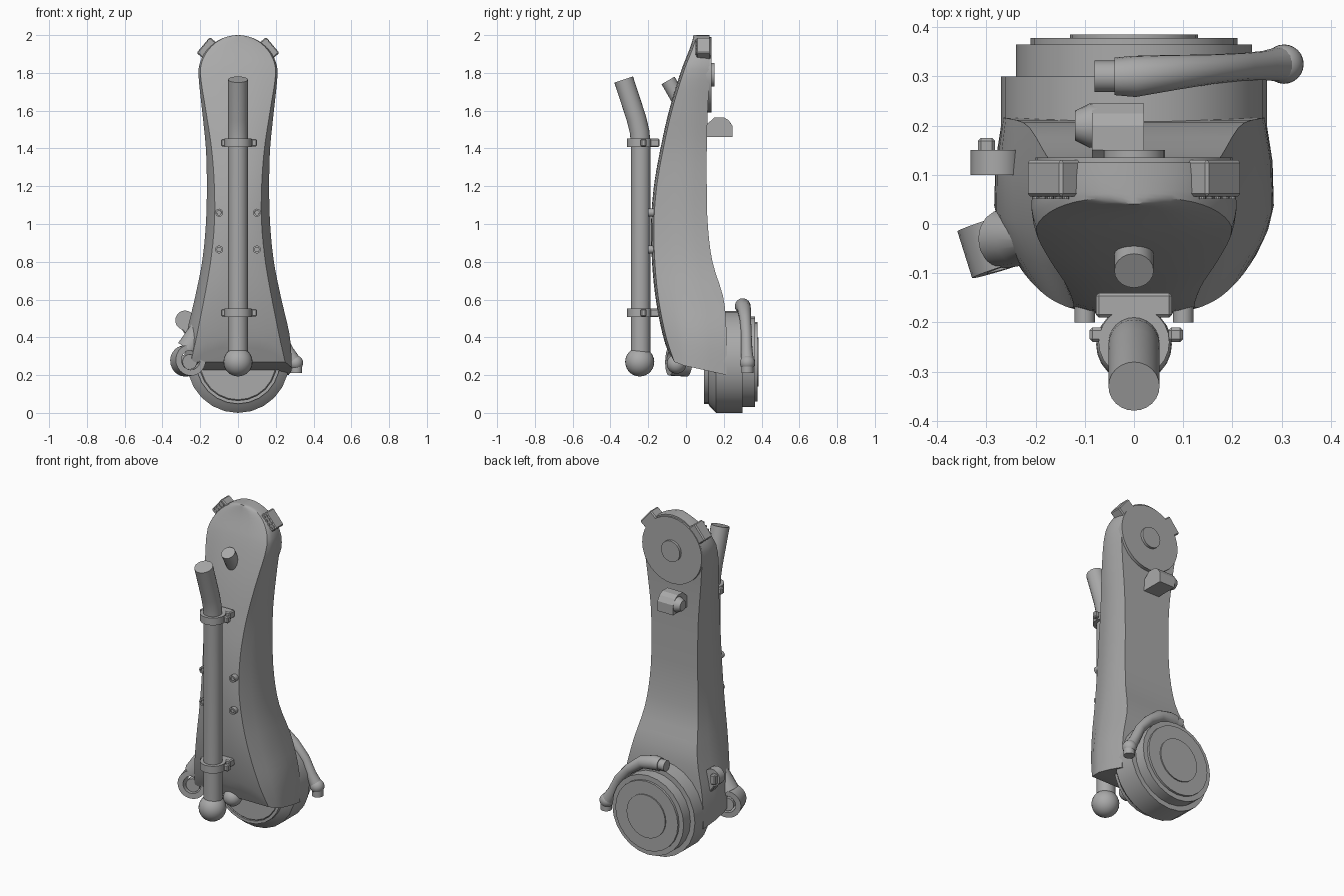
import bpy, bmesh, math
from mathutils import Vector, Matrix

cube = bpy.data.objects.get("Cube")
if cube:
    bpy.data.objects.remove(cube, do_unlink=True)

grey = bpy.data.materials.new("plain_grey")
grey.use_nodes = True
grey.diffuse_color = (0.4, 0.4, 0.4, 1)
grey.node_tree.nodes["Principled BSDF"].inputs["Base Color"].default_value = (0.4, 0.4, 0.4, 1)


def finish(name, bm, angle=35):
    bmesh.ops.recalc_face_normals(bm, faces=bm.faces)
    mesh = bpy.data.meshes.new(name)
    bm.to_mesh(mesh)
    bm.free()
    mesh.materials.append(grey)
    ob = bpy.data.objects.new(name, mesh)
    bpy.context.collection.objects.link(ob)
    bpy.ops.object.select_all(action='DESELECT')
    ob.select_set(True)
    bpy.context.view_layer.objects.active = ob
    bpy.ops.object.shade_smooth_by_angle(angle=math.radians(angle))
    return ob


def skin(bm, rings, close=False):
    """Join rings of points with quads; cap the ends unless the loft closes on itself."""
    vs = [[bm.verts.new(p) for p in ring] for ring in rings]
    n = len(vs[0])
    pairs = list(zip(vs, vs[1:])) + ([(vs[-1], vs[0])] if close else [])
    for a, b in pairs:
        for i in range(n):
            bm.faces.new((a[i], a[(i + 1) % n], b[(i + 1) % n], b[i]))
    if not close:
        bm.faces.new(vs[0])
        bm.faces.new(vs[-1])
    return vs


def tube(name, path, radii, sides=20, close=False, stretch=1):
    """Round sections along a path, mitred at the bends."""
    pts = [Vector(p) for p in path]
    rings = []
    for i, p in enumerate(pts):
        d = pts[min(i + 1, len(pts) - 1)] - pts[max(i - 1, 0)]
        if close:
            d = pts[-1 if len(pts) < 3 else 1] - pts[0]
        q = Vector((0, 0, 1)).rotation_difference(d.normalized())
        rings.append([p + q @ Vector((radii[i] * math.cos(t), stretch * radii[i] * math.sin(t), 0))
                      for t in (k * math.tau / sides for k in range(sides))])
    bm = bmesh.new()
    skin(bm, rings, close)
    return finish(name, bm)


def rod(name, a, b, r, sides=20):
    return tube(name, [a, b], [r, r], sides)


def ring(name, a, b, outer, inner, sides=24):
    a, b = Vector(a), Vector(b)
    d = (b - a).normalized()
    q = Vector((0, 0, 1)).rotation_difference(d)
    bm = bmesh.new()
    skin(bm, [[p + q @ Vector((r * math.cos(t), r * math.sin(t), 0))
               for t in (k * math.tau / sides for k in range(sides))]
              for p, r in ((a, outer), (b, outer), (b, inner), (a, inner))], True)
    return finish(name, bm)


def ball(name, c, r):
    bm = bmesh.new()
    bmesh.ops.create_uvsphere(bm, u_segments=24, v_segments=14, radius=r,
                              matrix=Matrix.Translation(c))
    return finish(name, bm)


def box(name, c, size, tilt=0, bevel=0.006):
    bm = bmesh.new()
    m = Matrix.Translation(c) @ Matrix.Rotation(tilt, 4, 'Y') @ Matrix.Diagonal((*size, 1))
    bmesh.ops.create_cube(bm, size=1, matrix=m)
    bmesh.ops.bevel(bm, geom=bm.edges[:], offset=bevel, segments=1, affect='EDGES')
    return finish(name, bm, 25)


# Arm: profile values at every 0.2 of height, blended smoothly
FRONT = (-.06, -.12, -.16, -.18, -.185, -.17, -.135, -.09, -.03, .04)
BACK = (.215, .215, .2, .14, .115, .11, .11, .115, .125, .125)
WIDE = (.285, .275, .23, .19, .17, .165, .17, .19, .21, .21)
FACE = (.26, .22, .18, .145, .125, .125, .14, .17, .2, .2)
CREASE = (.04, .02, 0, -.01, -.02, -.015, 0, .01, .03, .07)


def blend(keys, z):
    u = min(max((z - 0.2) / 0.2, 0), len(keys) - 1.001)
    i = int(u)
    f = u - i
    p = [keys[min(max(i + k, 0), len(keys) - 1)] for k in (-1, 0, 1, 2)]
    return p[1] + f * ((p[2] - p[0]) / 2 + f * (p[0] - 2.5 * p[1] + 2 * p[2] - p[3] / 2
                       + f * (1.5 * (p[1] - p[2]) + (p[3] - p[0]) / 2)))


def arm_point(column, zk):
    low = (.36, .345, .32, .27, .25, .24, .22, .2, .2, .2)[column]
    z = low + (zk - 0.2) * (2 - low) / 1.8
    yf, yb, w, wf, ym = (blend(k, z) for k in (FRONT, BACK, WIDE, FACE, CREASE))
    wb, edge = 0.94 * w, yf + 0.015
    x, y = ((0, yf), (.4 * wf, yf + .001), (.75 * wf, yf + .006), (wf, edge),
            (wf + .65 * (w - wf), (edge + ym) / 2), (w, ym), (.99 * w, (ym + yb) / 2),
            (wb, yb), (.5 * wb, yb), (0, yb))[column]
    if z > 1.79:
        x *= math.sqrt(max(0.0002, 1 - ((z - 1.79) / 0.21) ** 2))
    return x, y, z


levels = [0.2 + 0.06 * k for k in range(27)] + [1.79 + 0.21 * math.sin(k * math.pi / 24) for k in range(1, 13)]
bm = bmesh.new()
loops = []
for z in levels:
    half = [arm_point(c, z) for c in range(10)]
    loops.append([bm.verts.new(p) for p in half + [(-x, y, h) for x, y, h in half[-2:0:-1]]])
for a, b in zip(loops, loops[1:]):
    for i in range(18):
        bm.faces.new((a[i], a[(i + 1) % 18], b[(i + 1) % 18], b[i]))
for lp in (loops[0], loops[-1]):
    for i in range(9):
        bm.faces.new(list(dict.fromkeys((lp[i], lp[i + 1], lp[(17 - i) % 18], lp[-i % 18]))))
finish("arm_shell", bm, 30)

# Stepped round base joint
profile = [(.2, .1), (.215, .115), (.235, .125), (.27, .16), (.27, .3), (.24, .3), (.24, .365),
           (.21, .365), (.21, .378), (.13, .378), (.13, .385)]
bm = bmesh.new()
skin(bm, [[(r * math.sin(t), y, .27 + r * math.cos(t)) for t in (k * math.tau / 24 for k in range(24))]
          for r, y in profile])
finish("base_joint", bm, 25)
ring("base_front_lip", (0, .095, .27), (0, .13, .27), .222, .205)

# Upper joint discs on the back
rod("upper_joint_plate", (0, .1, 1.79), (0, .135, 1.79), .2, 32)
rod("upper_joint_cap", (0, .1, 1.79), (0, .15, 1.79), .063, 24)

# Front rod with bent top, end ball and clips
tube("front_rod", [(0, -.24, .3), (0, -.24, 1.43), (0, -.246, 1.49), (0, -.263, 1.56), (0, -.33, 1.765)],
     [.052] * 5, 24)
ball("front_rod_ball", (0, -.245, .27), .077)
for label, z in (("lower", .53), ("upper", 1.43)):
    ring(label + "_clip_ring", (0, -.24, z - .022), (0, -.24, z + .022), .072, .05)
    box(label + "_clip_base", (0, -.165, z), (.155, .05, .044))
    for x in (-.075, .085):
        box(label + "_clip_ear", (x, -.225, z), (.03, .03, .04))

# Inner rod showing at the top and bottom
rod("inner_rod_top", (0, .02, 1.56), (0, -.095, 1.76), .04)
rod("inner_rod_bottom", (0, -.05, .26), (0, -.05, .45), .03)
ball("inner_rod_ball", (0, -.05, .26), .052)

# Four face screws
for x in (-.1, .1):
    for z in (.865, 1.06):
        ring("face_screw_rim", (x, -.1, z), (x, -.2, z), .021, .012, 16)
        rod("face_screw_core", (x, -.1, z), (x, -.192, z), .013, 6)

# Corner pads with studs
for s in (-1, 1):
    tilt = s * math.radians(50)
    box("corner_pad", (s * .163, .093, 1.93), (.11, .075, .055), tilt)
    along = Vector((math.cos(tilt), 0, -math.sin(tilt)))
    out = Vector((math.sin(tilt), 0, math.cos(tilt)))
    for i in (-1.5, -.5, .5, 1.5):
        for j in (0, 1):
            c = Vector((s * .163, .056, 1.93)) + along * i * .024 + out * (j * .02 - .001)
            rod("pad_stud", c, c - Vector((0, .005, 0)), .007, 10)

# Back bracket: rounded block with a peg
bm = bmesh.new()
outline = [(.1, 1.46), (.245, 1.46), (.245, 1.52), (.225, 1.55), (.2, 1.565), (.15, 1.565), (.13, 1.545), (.1, 1.52)]
skin(bm, [[(x, y, z) for y, z in outline] for x in (-.085, .02)])
finish("back_bracket", bm, 20)
tube("back_bracket_peg", [(-.12, .2, 1.51), (-.09, .2, 1.51), (-.05, .2, 1.51)], [.03, .045, .04])

# Curved lever beside the base
tube("lever", [(-.04, .3, .565), (.0, .3, .565), (.08, .308, .55), (.16, .315, .49), (.225, .32, .415),
               (.265, .322, .33), (.3, .325, .27)], [.038, .042, .036, .03, .028, .03, .036], 16)
rod("lever_peg", (-.08, .3, .565), (-.02, .3, .565), .032, 16)
ball("lever_knuckle", (.305, .325, .265), .04)
rod("lever_foot", (.308, .325, .265), (.308, .325, .21), .032, 16)

# Side eye with bolt and fairing
ring("side_eye", (-.28, .01, .275), (-.25, -.085, .28), .083, .052)
rod("side_eye_bolt", (-.275, .0, .27), (-.255, -.07, .27), .04)
tube("side_eye_fairing", [(-.265, -.03, .34), (-.23, -.03, .4), (-.19, -.03, .52)], [.06, .055, .02], 16)

# Rear side tab
tube("side_tab", [(-.28, .1, .49), (-.28, .15, .49)], [.052, .052], 20)
box("side_tab_arm", (-.255, .125, .45), (.08, .05, .1), math.radians(-35))
box("side_tab_step", (-.3, .155, .49), (.035, .04, .06))
